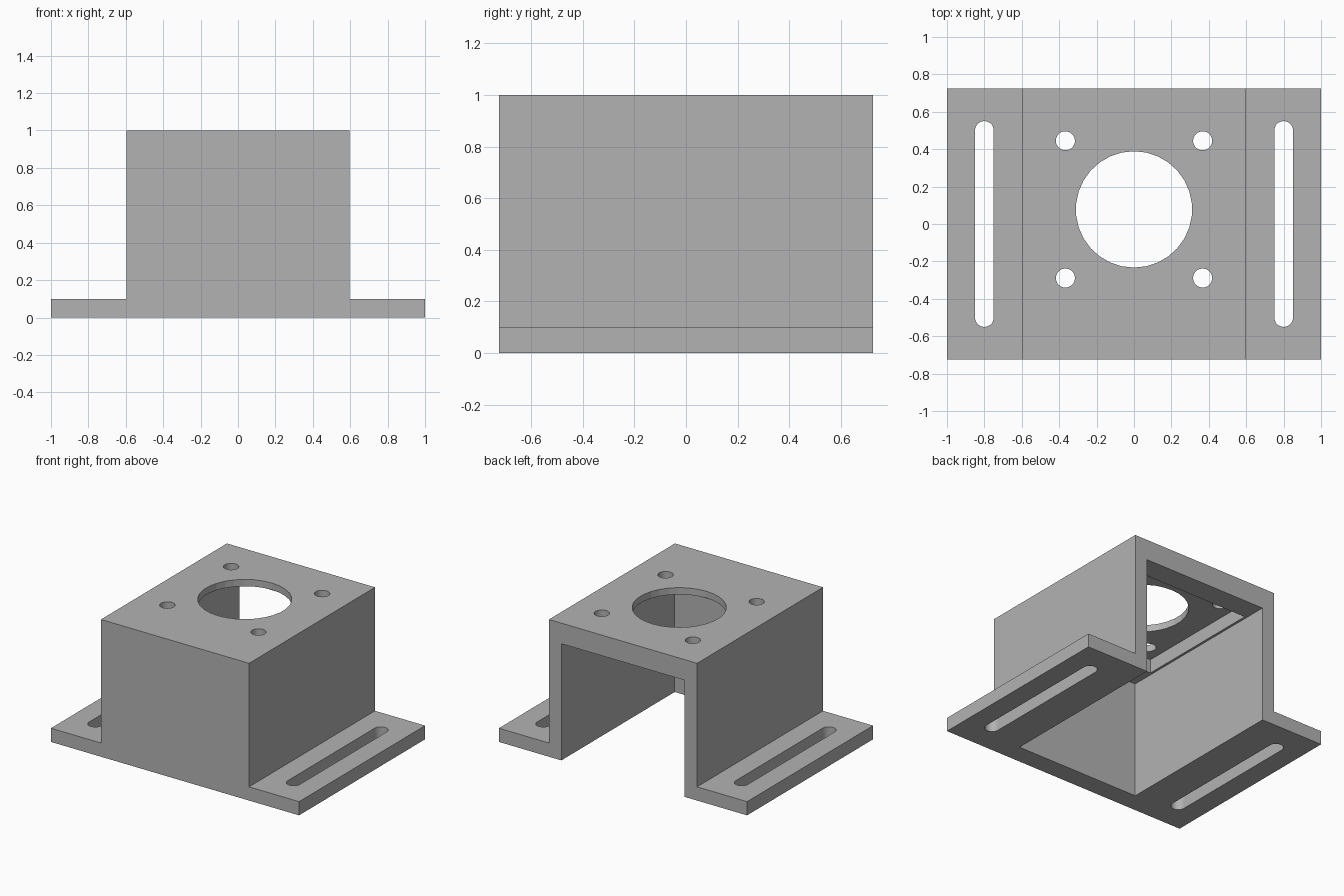
import bpy, bmesh
from math import cos, sin, pi

default = bpy.data.objects.get("Cube")
if default:
    bpy.data.objects.remove(default, do_unlink=True)

gray = bpy.data.materials.new("plain_gray")
gray.use_nodes = True
color = (0.45, 0.45, 0.45, 1)
gray.diffuse_color = color
gray.node_tree.nodes["Principled BSDF"].inputs["Base Color"].default_value = color

HALF_Y = 0.725
HOLE_Y = 0.078


def prism(name, points, direction):
    """Extrude a closed outline of 3D points along a direction."""
    bm = bmesh.new()
    face = bm.faces.new([bm.verts.new(p) for p in points])
    ext = bmesh.ops.extrude_face_region(bm, geom=[face])
    verts = [v for v in ext["geom"] if isinstance(v, bmesh.types.BMVert)]
    bmesh.ops.translate(bm, verts=verts, vec=direction)
    bmesh.ops.recalc_face_normals(bm, faces=bm.faces)
    mesh = bpy.data.meshes.new(name)
    bm.to_mesh(mesh)
    bm.free()
    mesh.materials.append(gray)
    obj = bpy.data.objects.new(name, mesh)
    bpy.context.collection.objects.link(obj)
    return obj


def box(name, x, y0, y1, z0, z1):
    outline = [(-x, y0, z0), (x, y0, z0), (x, y1, z0), (-x, y1, z0)]
    return prism(name, outline, (0, 0, z1 - z0))


def round_hole(name, x, y, r, sides, z0, z1, stretch=0):
    """Vertical cutter; stretch pulls the two halves apart into a slot."""
    pts = []
    for i in range(sides):
        a = 2 * pi * (i + 0.5) / sides
        shift = stretch if sin(a) > 0 else -stretch
        pts.append((x + r * cos(a), y + r * sin(a) + shift, z0))
    return prism(name, pts, (0, 0, z1 - z0))


# Hat-shaped body: raised block with two side flanges
half = [(1, 0), (1, 0.1), (0.597, 0.1), (0.597, 1)]
outline = half + [(-x, z) for x, z in reversed(half)]
bracket = prism("motor_bracket", [(x, -HALF_Y, z) for x, z in outline],
                (0, 2 * HALF_Y, 0))

# Cavity open at the back and below, then a square recess in its ceiling
cutters = [
    box("cavity_cutter", 0.497, -0.58, 1, -0.2, 0.85),
    box("recess_cutter", 0.48, HOLE_Y - 0.483, HOLE_Y + 0.483, 0.7, 0.95),
    round_hole("shaft_hole_cutter", 0, HOLE_Y, 0.311, 30, 0.8, 1.2),
]
# Four screw holes and a long slot in each flange
for side in (-1, 1):
    for end in (-1, 1):
        cutters.append(round_hole("screw_hole_cutter", side * 0.367,
                                  HOLE_Y + end * 0.367, 0.051, 24, 0.8, 1.2))
    cutters.append(round_hole("slot_cutter", side * 0.8, 0, 0.05, 24,
                              -0.2, 0.3, stretch=0.5))

bpy.context.view_layer.objects.active = bracket
for cutter in cutters:
    mod = bracket.modifiers.new("cut", 'BOOLEAN')
    mod.operation = 'DIFFERENCE'
    mod.solver = 'EXACT'
    mod.object = cutter
    cutter.hide_render = True
    bpy.ops.object.modifier_apply(modifier=mod.name)
    bpy.data.objects.remove(cutter, do_unlink=True)
